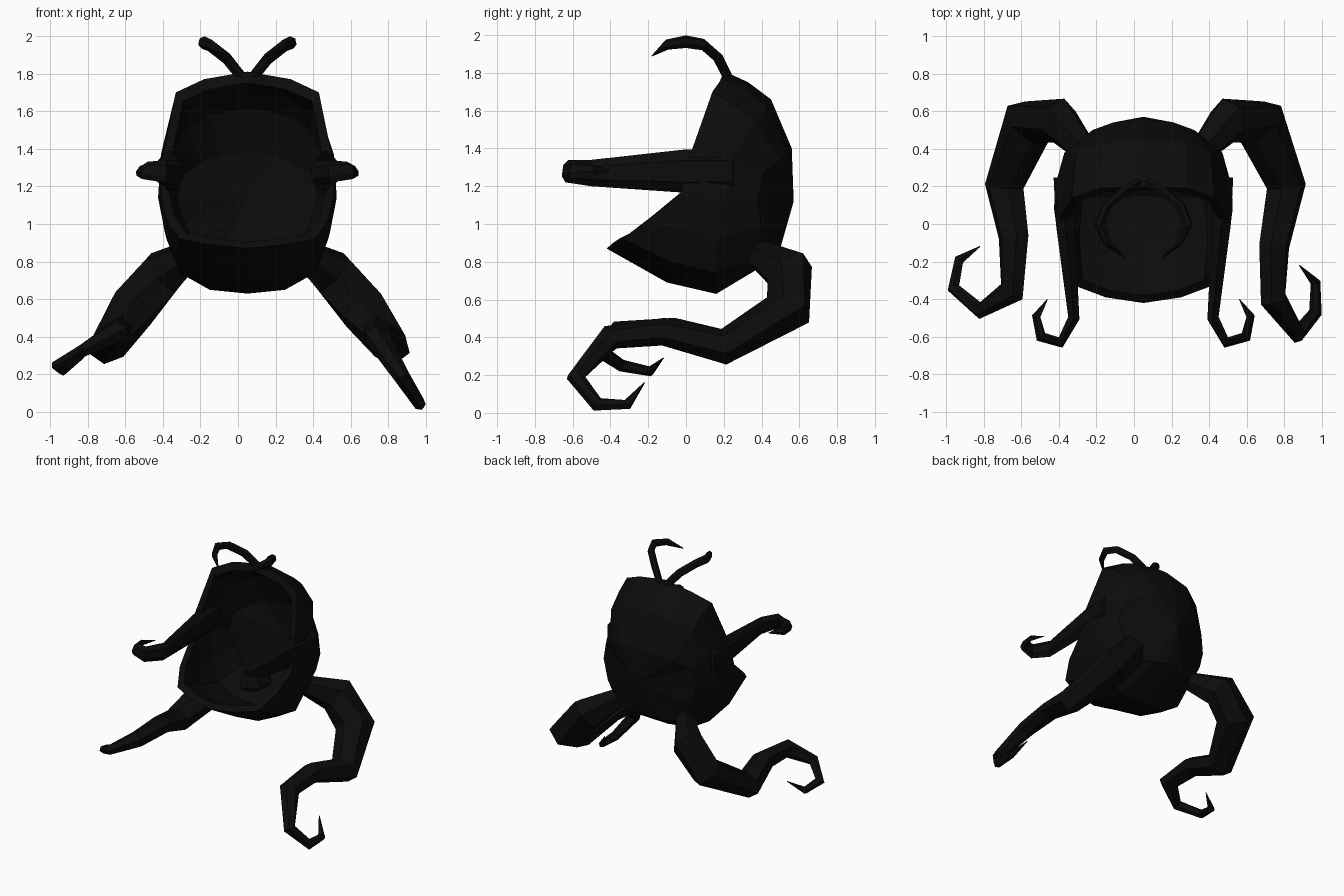
import bpy, bmesh, math
from mathutils import Vector

cube = bpy.data.objects.get("Cube")
if cube:
    bpy.data.objects.remove(cube, do_unlink=True)

CENTRE_X = 0.05
black = bpy.data.materials.new("soot_black")
black.use_nodes = True
colour = (0.0035, 0.0035, 0.0035, 1)
black.diffuse_color = colour
black.node_tree.nodes["Principled BSDF"].inputs["Base Color"].default_value = colour


def skin(name, rings, start_point=None, end_point=None):
    """Bridge closed rings of equal size and close both ends."""
    bm = bmesh.new()
    loops = [[bm.verts.new(p) for p in ring] for ring in rings]
    count = len(loops[0])
    for a, b in zip(loops, loops[1:]):
        for i in range(count):
            j = (i + 1) % count
            bm.faces.new((a[i], a[j], b[j], b[i]))
    for loop, point in ((loops[0], start_point), (loops[-1], end_point)):
        if point is None:
            bm.faces.new(loop)
        else:
            pole = bm.verts.new(point)
            for i in range(count):
                bm.faces.new((loop[i], loop[(i + 1) % count], pole))
    bmesh.ops.recalc_face_normals(bm, faces=bm.faces)
    mesh = bpy.data.meshes.new(name)
    bm.to_mesh(mesh)
    bm.free()
    mesh.materials.append(black)
    obj = bpy.data.objects.new(name, mesh)
    bpy.context.collection.objects.link(obj)
    return obj


def tentacle(name, path, width=1.0, sides=6):
    """Tapered faceted tube along (x, y, z, radius) points."""
    pts = [Vector(p[:3]) for p in path]
    dirs = [(b - a).normalized() for a, b in zip(pts, pts[1:])]
    across = dirs[0].cross(Vector((0, 0, 1))).normalized()
    rings = []
    for i, p in enumerate(pts):
        before, after = dirs[max(i - 1, 0)], dirs[min(i, len(dirs) - 1)]
        along = (before + after).normalized()
        across = (across - along * across.dot(along)).normalized()
        up = along.cross(across)
        r = path[i][3]
        ring = []
        for k in range(sides):
            t = math.tau * (k + 0.5) / sides
            ring.append(p + across * (r * width * math.cos(t)) + up * (r * math.sin(t)))
        rings.append(ring)
    skin(name, rings)


def mirrored(half):
    """Complete a half ring, listed from top middle to bottom middle."""
    ring = half + [(-x, y, z) for x, y, z in reversed(half[1:-1])]
    return [Vector((x + CENTRE_X, y, z)) for x, y, z in ring]


# Hollow body: mouth rim, two girth rings, back ring
rim = [(0, .2, 1.81), (.23, .19, 1.77), (.38, .14, 1.7), (.45, .02, 1.36), (.46, -.03, 1.16),
       (.43, -.2, 1.02), (.36, -.33, .92), (.2, -.39, .89), (0, -.42, .87)]
front_girth = [(0, .33, 1.75), (.23, .31, 1.72), (.37, .25, 1.64), (.46, .13, 1.37), (.475, .08, 1.14),
               (.44, 0, .96), (.38, -.08, .8), (.2, -.1, .71), (0, -.1, .69)]
back_girth = [(0, .45, 1.66), (.22, .43, 1.62), (.36, .37, 1.54), (.45, .25, 1.35), (.47, .2, 1.13),
              (.43, .17, .92), (.36, .15, .74), (.2, .15, .65), (0, .16, .63)]
back_ring = [(0, .56, 1.4), (.16, .54, 1.38), (.27, .5, 1.34), (.38, .41, 1.27), (.42, .38, 1.13),
             (.37, .4, .98), (.29, .4, .83), (.15, .46, .81), (0, .49, .84)]
outer = [mirrored(h) for h in (back_ring, back_girth, front_girth, rim)]
back_pole = Vector((CENTRE_X, .57, 1.12))
middle = Vector((CENTRE_X, .08, 1.22))


def shrink(p):
    return middle + (p - middle) * 0.9


inner_rim = [shrink(p) + Vector((0, -.01, 0)) for p in outer[-1]]
inner = [inner_rim] + [[shrink(p) for p in ring] for ring in reversed(outer[:-1])]
skin("hollow_body", outer + inner, back_pole, shrink(back_pole))

# Legs, each ending in its own hook
tentacle("right_leg", [
    (-.25, .38, .84, .08), (-.4, .55, .74, .14), (-.56, .54, .55, .145), (-.69, .2, .35, .11),
    (-.64, -.07, .43, .085), (-.65, -.36, .42, .075), (-.82, -.46, .33, .045),
    (-.96, -.34, .25, .036), (-.93, -.19, .22, .03), (-.82, -.12, .29, .003)], .85)
tentacle("left_leg", [
    (.35, .38, .84, .08), (.5, .55, .74, .14), (.67, .54, .54, .145), (.81, .2, .35, .11),
    (.745, -.12, .43, .085), (.74, -.4, .4, .075), (.87, -.585, .19, .05),
    (.965, -.47, .045, .04), (.965, -.31, .045, .03), (.88, -.22, .16, .003)], .85)

# Flattened arms and curled antennae, mirrored about the body middle
arm = [(.43, .25, 1.28, .11), (.415, 0, 1.28, .115), (.37, -.5, 1.27, .07), (.44, -.63, 1.28, .06),
       (.545, -.6, 1.285, .05), (.57, -.49, 1.285, .035), (.51, -.4, 1.285, .003)]
antenna = [(.03, .22, 1.78, .03), (.11, .17, 1.88, .032), (.2, .09, 1.95, .032),
           (.235, 0, 1.965, .034), (.19, -.1, 1.95, .028), (.1, -.18, 1.89, .003)]
for side, sign in (("left", 1), ("right", -1)):
    for part, path, width in (("arm", arm, .5), ("antenna", antenna, .8)):
        tentacle(side + "_" + part, [(CENTRE_X + sign * x, y, z, r) for x, y, z, r in path], width)
